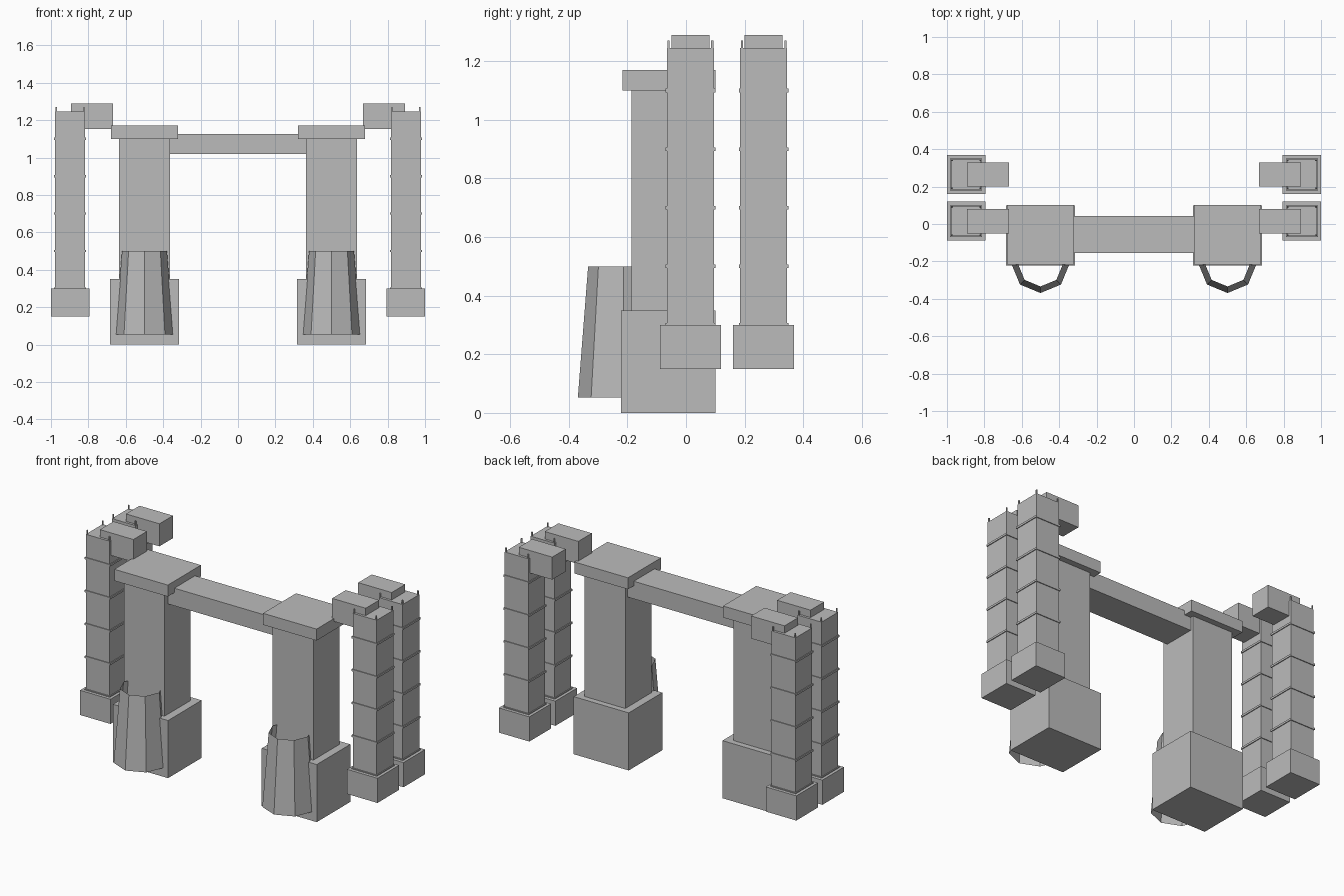
import bpy, bmesh, math
from mathutils import Matrix

if "Cube" in bpy.data.objects:
    bpy.data.objects.remove(bpy.data.objects["Cube"])

stone = bpy.data.materials.new("plain_grey")
stone.diffuse_color = (0.5, 0.5, 0.5, 1)
stone.use_nodes = True
stone.node_tree.nodes["Principled BSDF"].inputs["Base Color"].default_value = stone.diffuse_color


def finish(name, bm):
    bmesh.ops.recalc_face_normals(bm, faces=bm.faces)
    me = bpy.data.meshes.new(name)
    bm.to_mesh(me)
    bm.free()
    me.materials.append(stone)
    ob = bpy.data.objects.new(name, me)
    bpy.context.collection.objects.link(ob)
    return ob


def add_box(bm, cx, cy, sx, sy, z0, z1):
    m = Matrix.Translation((cx, cy, (z0 + z1) / 2)) @ Matrix.Diagonal((sx, sy, z1 - z0, 1))
    bmesh.ops.create_cube(bm, size=1, matrix=m)


def box(name, *dims):
    bm = bmesh.new()
    add_box(bm, *dims)
    return finish(name, bm)


PY = -0.061  # pillar centre depth

# Cross beam between the pillars
box("cross_beam", 0, -0.055, 0.74, 0.198, 1.02, 1.127)

for side, s in (("left", -1), ("right", 1)):
    # Main pillar
    x = 0.5 * s
    box(side + "_pillar_base", x, PY, 0.37, 0.322, 0, 0.35)
    box(side + "_pillar_shaft", x, PY, 0.273, 0.25, 0.35, 1.10)
    box(side + "_pillar_cap", x, PY + 0.003, 0.36, 0.318, 1.10, 1.17)

    # Open tapered eight-sided shroud in front of the pillar
    bm = bmesh.new()
    bmesh.ops.create_cone(bm, cap_ends=False, segments=8, radius1=0.155, radius2=0.12,
                          depth=0.447, matrix=Matrix.Translation((x, -0.214, 0.2765)))
    finish(side + "_shroud", bm)

    # Pair of outer towers
    tx = 0.8975 * s
    for row, ty in (("front", 0.015), ("rear", 0.265)):
        n = f"{side}_{row}_tower"
        box(n + "_base", tx, ty, 0.205, 0.208, 0.15, 0.30)
        box(n + "_shaft", tx, ty, 0.16, 0.16, 0.30, 1.245)
        box(n + "_arm", 0.781 * s, ty, 0.225, 0.13, 1.153, 1.29)

        # Thin bands around the shaft
        bm = bmesh.new()
        for i in range(5):
            z = 0.30 + 0.2 * i
            add_box(bm, tx, ty, 0.17, 0.17, z - 0.006, z + 0.006)
        finish(n + "_bands", bm)

        # Corner pins standing out of the top
        bm = bmesh.new()
        for a in (-1, 1):
            for b in (-1, 1):
                add_box(bm, tx + 0.0745 * a, ty + 0.0745 * b, 0.007, 0.007, 1.2, 1.27)
        finish(n + "_pins", bm)
